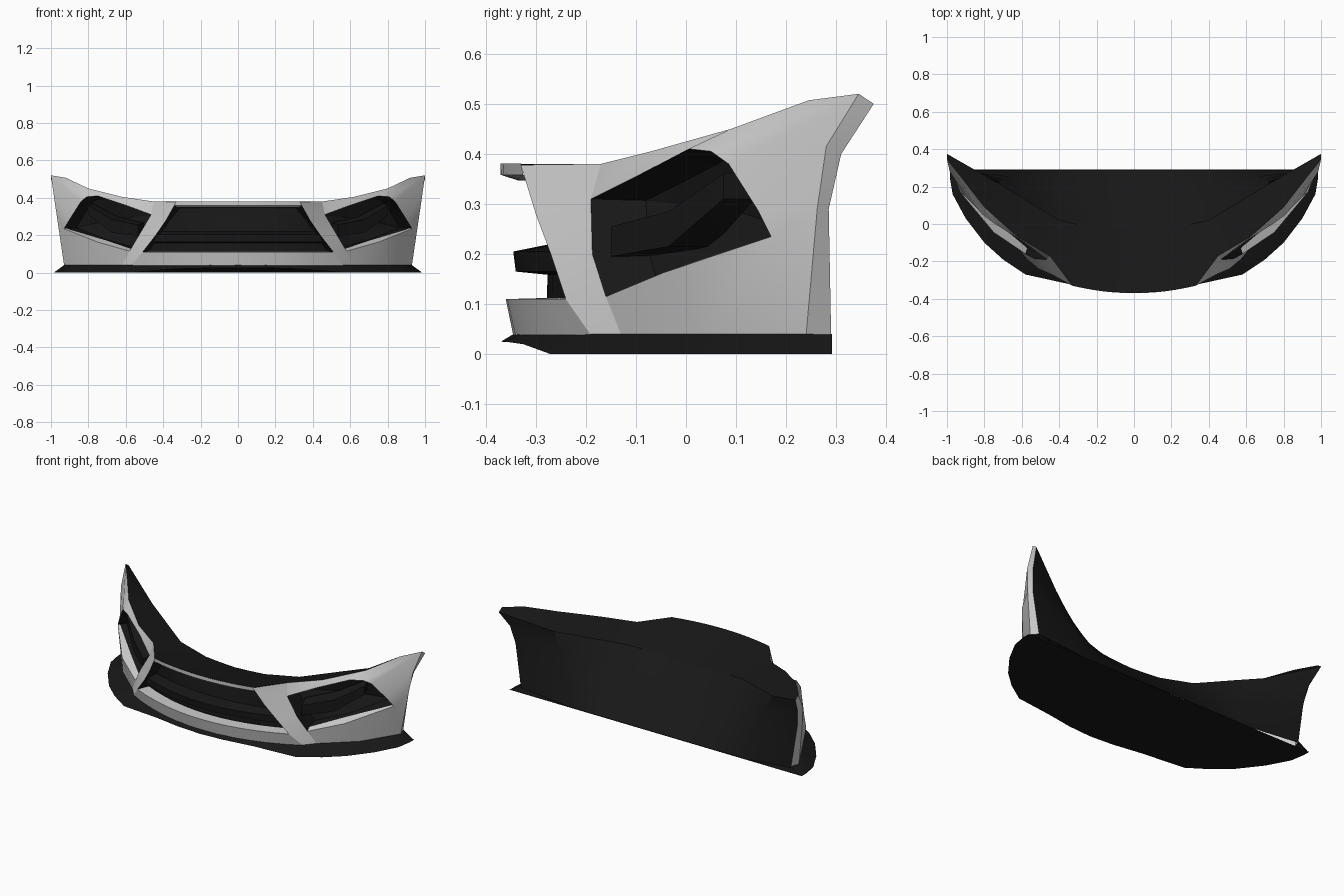
import bpy, bmesh
from mathutils import Vector

if "Cube" in bpy.data.objects:
    bpy.data.objects.remove(bpy.data.objects["Cube"])

dark = bpy.data.materials.new("dark_plastic")
dark.diffuse_color = (0.009, 0.009, 0.009, 1)
dark.use_nodes = True
dark.node_tree.nodes["Principled BSDF"].inputs["Base Color"].default_value = dark.diffuse_color


def build(name, strips, out, mat=None, caps=(), mirror=True):
    """Make quads between neighbouring rows of each strip; face them towards 'out'."""
    bm = bmesh.new()
    seen = {}

    def vert(p):
        k = tuple(round(c, 4) for c in p)
        if k not in seen:
            seen[k] = bm.verts.new(k)
        return seen[k]

    def face(pts):
        vs = list(dict.fromkeys(vert(p) for p in pts))
        if len(vs) > 2 and not bm.faces.get(vs):
            bm.faces.new(vs)

    for rows in strips:
        for a, b in zip(rows, rows[1:]):
            for i in range(len(a) - 1):
                face((a[i], a[i + 1], b[i + 1], b[i]))
    for c in caps:
        face(c)
    bmesh.ops.recalc_face_normals(bm, faces=bm.faces)
    bm.normal_update()
    if out and sum(f.calc_area() * f.normal.dot(Vector(out)) for f in bm.faces) < 0:
        bmesh.ops.reverse_faces(bm, faces=bm.faces)
    me = bpy.data.meshes.new(name)
    bm.to_mesh(me)
    bm.free()
    ob = bpy.data.objects.new(name, me)
    bpy.context.collection.objects.link(ob)
    if mat:
        me.materials.append(mat)
    if mirror:
        m = ob.modifiers.new("mirror", 'MIRROR')
        m.merge_threshold = 0.001
    bpy.ops.object.select_all(action='DESELECT')
    bpy.context.view_layer.objects.active = ob
    ob.select_set(True)
    bpy.ops.object.shade_smooth_by_angle(angle=0.5)
    return ob


def bow(profile, n=6):
    """Sweep (y at centre, z, half width, y at end) rows along the bowed front."""
    return [[(w * i / n, y + (e - y) * (i / n) ** 2, z) for i in range(n + 1)]
            for y, z, w, e in profile]


# corner opening outline and outer edge of the side panel
hole = [(.465, -.19, .31), (.60, -.09, .36), (.75, .005, .41), (.81, .05, .405),
        (.84, .085, .38), (.90, .145, .285), (.93, .17, .235), (.75, -.045, .163),
        (.58, -.16, .115), (.53, -.187, .20)]
edge = [(.45, -.17, .38), (.62, -.07, .405), (.80, .09, .45), (.92, .245, .507),
        (1, .345, .52), (.985, .28, .415), (.967, .262, .29), (.93, .24, .04),
        (.80, .03, .04), (.62, -.13, .04)]
pillar = [(.33, -.33, .378), (.385, -.30, .28), (.44, -.27, .20), (.51, -.24, .11),
          (.57, -.19, .038)]
flange = [(1, .375, .50), (.97, .31, .40), (.95, .285, .29), (.91, .29, .03)]

# painted side panels, slanted pillars and wheel-arch flange
inner = hole[:7] + [hole[6]] + hole[7:9]
pillar_back = [edge[0], hole[0], hole[9], hole[8], edge[9]]
build("side_panel", [[inner, edge]], (.6, -.8, 0))
build("pillar", [[pillar, pillar_back]], (.3, -1, 0))
build("arch_flange", [[edge[4:8], flange]], (.5, .8, 0))

# painted front strips above and below the grille
build("upper_strip", [bow([(-.37, .381, .33, -.33), (-.37, .358, .34, -.325),
                           (-.335, .347, .325, -.29)])], (0, -1, 0))
build("lower_lip", [bow([(-.345, .038, .57, -.19), (-.36, .11, .51, -.24),
                         (-.29, .112, .49, -.17)])], (0, -1, .3))

# corner duct: painted ledge, dark walls and back
mid = sum((Vector(p) for p in hole), Vector()) / len(hole)
deep = mid + Vector((-.05, .12, 0))
back = [Vector(p).lerp(mid, .12) + Vector((-.04, .09, 0)) for p in hole]
ledge = [Vector(p) + Vector(d) for p, d in zip(hole[6:9],
         ((-.005, .012, .004), (-.02, .05, .018), (-.01, .03, .012)))]
build("duct_ledge", [[hole[6:9], ledge]], (0, 0, 1))
build("duct_recess", [[hole[:7], back[:7]], [hole[8:] + hole[:1], back[8:] + back[:1]],
                      [ledge, back[6:9]]], (.3, -1, 0), dark,
      caps=[(back[i - 1], back[i], deep) for i in range(10)])


def bar_section(x, y, z, s):
    return [(x + a * .5, y + b, z + c) for a, b, c in
            ((s, -s, -s), (s, -s, s), (-s, s * 1.5, s * 1.4), (-s, s * 1.5, -s), (s, -s, -s))]


duct_bar = [bar_section(.52, -.12, .225, .03), bar_section(.66, 0, .25, .035),
            bar_section(.79, .10, .335, .025)]
build("duct_bar", [duct_bar], None, dark, caps=[duct_bar[0][:4], duct_bar[-1][:4]])

# grille recess with reveal next to the pillar, and the crossbar
recess = bow([(-.335, .35, .325, -.29), (-.24, .345, .31, -.23), (-.25, .28, .365, -.23),
              (-.275, .20, .42, -.20), (-.278, .11, .48, -.17), (-.30, .108, .49, -.18)])
reveal = [[p, r[-1]] for p, r in zip(pillar[:4], recess[1:5])]
build("grille_recess", [recess, reveal], (0, -1, 0), dark)
cross = bow([(-.34, .165, .45, -.245), (-.345, .205, .44, -.25), (-.27, .22, .42, -.20),
             (-.27, .158, .44, -.20), (-.34, .165, .45, -.245)])
build("grille_crossbar", [cross], None, dark)

# splitter wedge and flat floor
rim = [(0, -.37, .025), (.15, -.36, .025), (.33, -.325, .02), (.58, -.27, 0), (.70, -.19, 0),
       (.80, -.10, 0), (.90, .03, 0), (.97, .16, 0), (.985, .25, 0), (.975, .292, 0)]
foot = [(0, -.345), (.15, -.333), (.33, -.287), (.57, -.19), (.62, -.13), (.71, -.05),
        (.80, .03), (.88, .16), (.93, .24), (.91, .292)]
build("splitter", [[[(x, y, .04) for x, y in foot], rim]], (0, -.5, 1), dark)
build("floor", [[rim, [(p[0], .292, 0) for p in rim]]], (0, 0, -1), dark)

# dark inner liner: shelf behind the top edge, then a slope down to the rear floor edge
top = [(0, -.37, .381), (.165, -.36, .381), (.33, -.33, .38)] + edge[:5]
shelf = [(0, -.03, .30), (.1, -.03, .305), (.2, -.025, .31), (.4, .02, .33), (.5, .08, .35),
         (.6, .141, .37), (.73, .22, .395), flange[0]]
base = [(x, .29, .002) for x in (0, .08, .16, .32, .42, .50, .60, .91)]
slope = [shelf]
for k, f in enumerate((.25, .5, 1)):
    row = [Vector(a).lerp(Vector(b), f) for a, b in zip(shelf, base)]
    slope.append(row[:-1] + [flange[k + 1]])
build("inner_liner", [[top] + slope], (0, .6, .8), dark)
